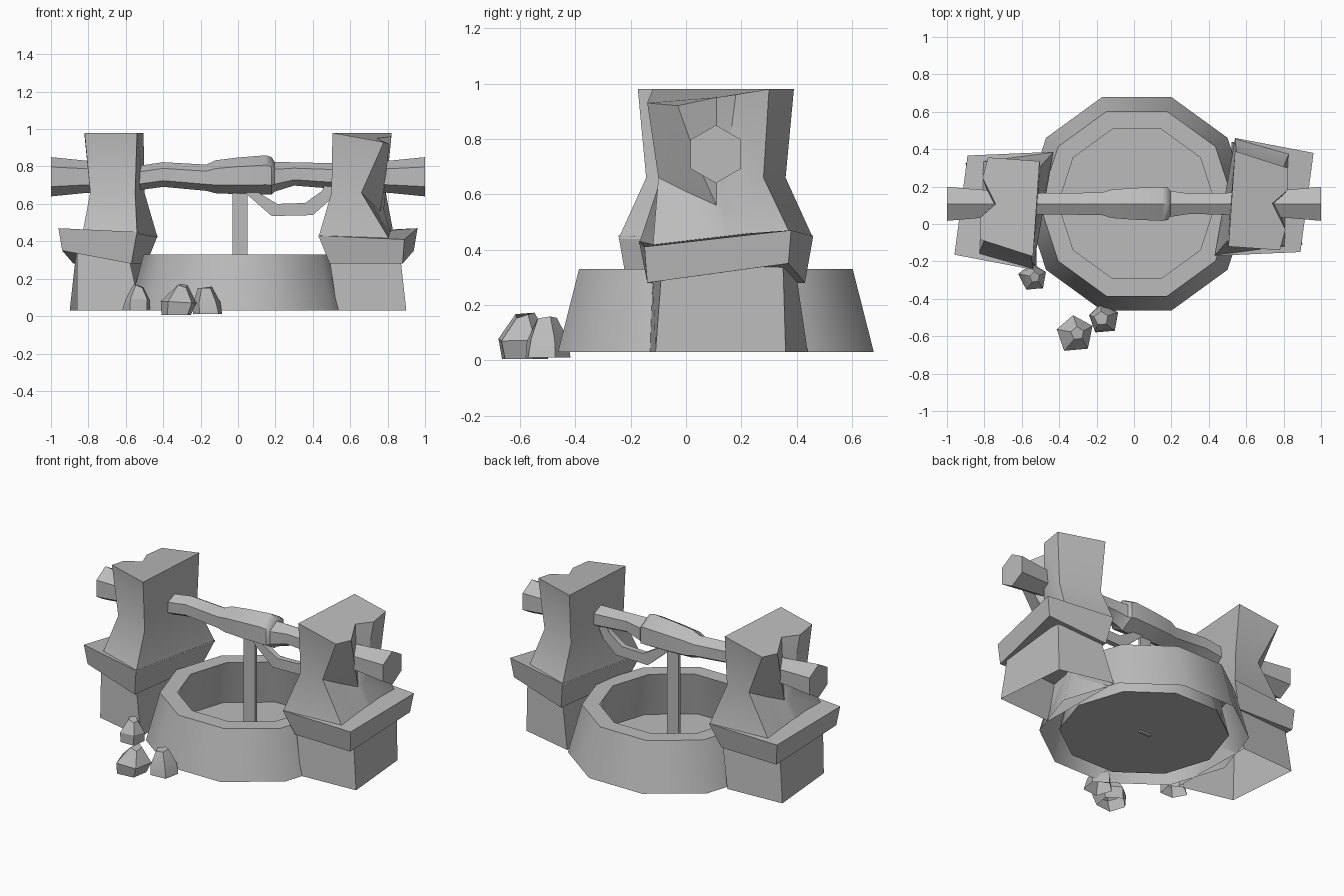
import bpy, bmesh, math, random
from mathutils import Vector

cube = bpy.data.objects.get("Cube")
if cube:
    bpy.data.objects.remove(cube, do_unlink=True)

stone = bpy.data.materials.new("grey_stone")
stone.use_nodes = True
grey = (0.5, 0.5, 0.5, 1)
stone.diffuse_color = grey
stone.node_tree.nodes["Principled BSDF"].inputs["Base Color"].default_value = grey

CENTRE_X, CENTRE_Y = 0.015, 0.108


def loft(name, rings, bottom=True, top=True, smooth=40):
    """Skin a list of matching point rings, with optional end caps."""
    bm = bmesh.new()
    loops = [[bm.verts.new(p) for p in ring] for ring in rings]
    if bottom:
        bm.faces.new(loops[0])
    if top:
        bm.faces.new(loops[-1])
    for low, high in zip(loops, loops[1:]):
        count = len(low)
        for i in range(count):
            j = (i + 1) % count
            bm.faces.new((low[i], low[j], high[j], high[i]))
    bmesh.ops.remove_doubles(bm, verts=bm.verts, dist=0.0001)
    bmesh.ops.recalc_face_normals(bm, faces=bm.faces)
    mesh = bpy.data.meshes.new(name)
    bm.to_mesh(mesh)
    bm.free()
    mesh.materials.append(stone)
    obj = bpy.data.objects.new(name, mesh)
    bpy.context.collection.objects.link(obj)
    bpy.ops.object.select_all(action="DESELECT")
    obj.select_set(True)
    bpy.context.view_layer.objects.active = obj
    bpy.ops.object.shade_smooth_by_angle(angle=math.radians(smooth))


def polygon(radius, z, sides=10):
    """Horizontal regular polygon about the well's axis."""
    step = math.tau / sides
    return [(CENTRE_X + radius * math.cos(i * step),
             CENTRE_Y + radius * math.sin(i * step), z) for i in range(sides)]


def box_ring(x0, x1, y0, y1, z):
    return [(x0, y0, z), (x1, y0, z), (x1, y1, z), (x0, y1, z)]


# Well wall: ten-sided hollow ring open underneath, with a floor plate inside
wall_profile = [(0.60, 0.03), (0.52, 0.33), (0.42, 0.33), (0.485, 0.04)]
loft("well_wall", [polygon(r, z) for r, z in wall_profile], bottom=False, top=False)
loft("well_floor", [polygon(0.485, z) for z in (0.04, 0.05)])

# Pillars: corners run inner front, inner back, outer back, outer front
base = [
    [(0.53, -0.13, 0.03), (0.52, 0.44, 0.03), (0.86, 0.36, 0.03), (0.90, -0.11, 0.03)],
    [(0.49, -0.12, 0.30), (0.58, 0.40, 0.30), (0.86, 0.35, 0.37), (0.87, -0.09, 0.30)],
]
ledge = [
    [(0.49, -0.13, 0.28), (0.57, 0.43, 0.28), (0.94, 0.37, 0.35), (0.88, -0.14, 0.28)],
    [(0.43, -0.17, 0.43), (0.54, 0.46, 0.45), (0.96, 0.38, 0.47), (0.89, -0.15, 0.41)],
]


def with_notch_points(corners):
    """Add three points along the outer side."""
    back, front = Vector(corners[2]), Vector(corners[3])
    between = [tuple(back.lerp(front, t)) for t in (0.45, 0.5, 0.7)]
    return corners[:3] + between + corners[3:]


# Upper shaft: sloping foot, then a sharp groove on the outer side for the axle
waist = [(0.50, -0.09, 0.66), (0.55, 0.36, 0.66), (0.79, 0.28, 0.66), (0.78, 0.13, 0.57),
         (0.76, 0.11, 0.56), (0.71, 0.00, 0.61), (0.66, -0.10, 0.66)]
overhang = waist[:5] + [(0.78, 0.06, 0.67)] + waist[6:]
shaft = [
    with_notch_points([(0.43, -0.17, 0.42), (0.54, 0.46, 0.44),
                       (0.83, 0.38, 0.45), (0.81, -0.12, 0.41)]),
    waist,
    overhang,
    [(0.505, -0.12, 0.98), (0.54, 0.39, 0.98), (0.82, 0.30, 0.98), (0.82, 0.18, 0.96),
     (0.74, 0.11, 0.95), (0.81, -0.03, 0.92), (0.78, -0.14, 0.93)],
]


def turned(rings, side):
    """Keep the rings for side 1; turn them half round for side -1."""
    return [[(side * x, CENTRE_Y + side * (y - CENTRE_Y), z) for x, y, z in ring]
            for ring in rings]


for label, side in (("left", 1), ("right", -1)):
    loft(label + "_pillar_base", turned(base, side), bottom=False, top=False)
    loft(label + "_pillar_ledge", turned(ledge, side))
    loft(label + "_pillar_shaft", turned(shaft, side), bottom=False)

# Axle: six-sided beam with a thicker drum, as (x, radius, height)
stations = [(-1, 0.105, 0.745), (-0.83, 0.088, 0.745), (-0.52, 0.065, 0.74),
            (-0.4, 0.066, 0.757), (-0.17, 0.07, 0.74), (-0.12, 0.088, 0.745),
            (0, 0.098, 0.75), (0.15, 0.105, 0.755), (0.18, 0.1, 0.75),
            (0.195, 0.08, 0.745), (0.3, 0.062, 0.76), (0.5, 0.068, 0.75),
            (0.83, 0.088, 0.745), (1, 0.105, 0.745)]


def hexagon(x, radius, height):
    return [(x, CENTRE_Y + radius * math.sin(i * math.pi / 3),
             height + radius * math.cos(i * math.pi / 3)) for i in range(6)]


loft("axle", [hexagon(*s) for s in stations])

# Rope down the middle, and a slack loop hung under the axle
loft("hanging_rope", [box_ring(-0.03, 0.05, 0.1, 0.116, z) for z in (0.03, 0.7)])
loop_edges = [((0.02, 0.68), (0.08, 0.7)), ((0.06, 0.64), (0.11, 0.66)),
              ((0.18, 0.535), (0.21, 0.6)), ((0.4, 0.54), (0.36, 0.605)),
              ((0.49, 0.62), (0.45, 0.67)), ((0.52, 0.68), (0.47, 0.72))]
loft("slack_rope_loop", [[(a, 0.09, b), (c, 0.09, d), (c, 0.125, d), (a, 0.125, b)]
                         for (a, b), (c, d) in loop_edges])

# Loose stones: five-sided lumps narrowing to a small tilted top
random.seed(4)


def rock(name, x, y, z, radius, height, lean, foot, tip):
    rings = []
    for scale, level in ((foot, 0), (1, 0.42), (tip, 0.95)):
        ring = []
        for i in range(5):
            angle = i * math.tau / 5 + 0.4
            reach = radius * scale * random.uniform(0.92, 1.08)
            ring.append((x + lean * level + reach * math.cos(angle),
                         y + reach * math.sin(angle),
                         z + level * height * random.uniform(0.88, 1.06)))
        rings.append(ring)
    loft(name, rings, bottom=False, smooth=25)


rock("large_rock", -0.33, -0.585, 0.005, 0.103, 0.17, 0.03, 0.85, 0.35)
rock("small_rock", -0.16, -0.505, 0.01, 0.078, 0.16, -0.015, 1.05, 0.5)
rock("side_rock", -0.54, -0.285, 0.03, 0.073, 0.14, 0.01, 1.05, 0.4)
